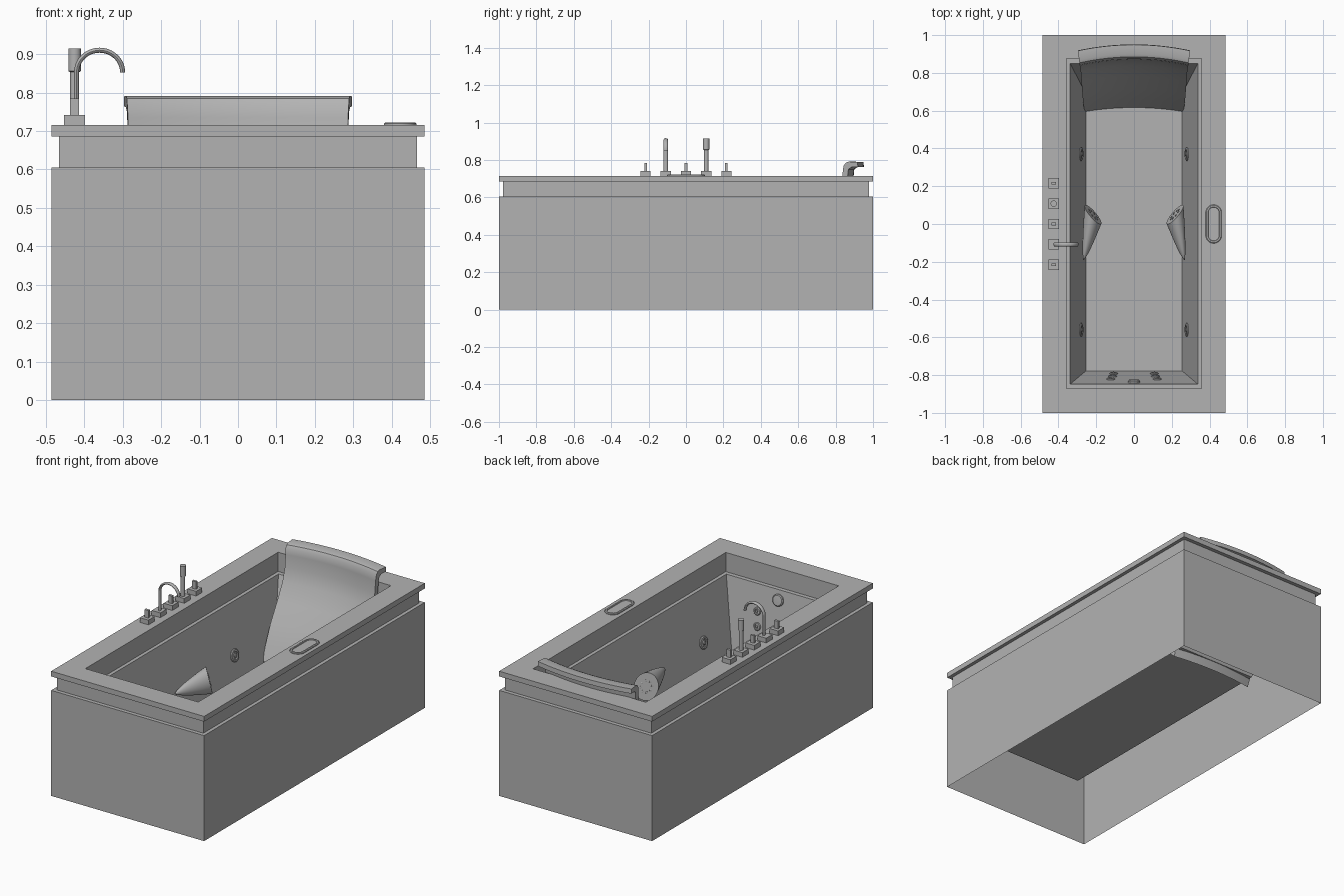
import bpy, bmesh, math
from mathutils import Vector, Matrix

if "Cube" in bpy.data.objects:
    bpy.data.objects.remove(bpy.data.objects["Cube"])

grey = bpy.data.materials.new("light_grey")
grey.diffuse_color = (0.45, 0.45, 0.45, 1)
grey.use_nodes = True
grey.node_tree.nodes["Principled BSDF"].inputs["Base Color"].default_value = grey.diffuse_color


def make(name, bm, smooth=True, recalc=True):
    if recalc:
        bmesh.ops.recalc_face_normals(bm, faces=bm.faces[:])
    me = bpy.data.meshes.new(name)
    bm.to_mesh(me)
    bm.free()
    me.materials.append(grey)
    ob = bpy.data.objects.new(name, me)
    bpy.context.collection.objects.link(ob)
    if smooth:
        bpy.ops.object.select_all(action='DESELECT')
        ob.select_set(True)
        bpy.context.view_layer.objects.active = ob
        bpy.ops.object.shade_smooth_by_angle(angle=math.radians(35))
    return ob


def loft(bm, rings, cap_start=True, cap_end=True):
    vs = [[bm.verts.new(p) for p in r] for r in rings]
    n = len(vs[0])
    for a, b in zip(vs, vs[1:]):
        for i in range(n):
            j = (i + 1) % n
            bm.faces.new((a[i], a[j], b[j], b[i]))
    if cap_start:
        bm.faces.new(vs[0][::-1])
    if cap_end:
        bm.faces.new(vs[-1])


def box(bm, x, y, z0, z1, wx, wy):
    loft(bm, [[(x + sx * wx / 2, y + sy * wy / 2, z)
               for sx, sy in ((-1, -1), (1, -1), (1, 1), (-1, 1))] for z in (z0, z1)])


def turned(bm, loc, axis, profile, seg=20):
    """Lathe (radius, height) pairs around an axis through loc."""
    m = Matrix.Translation(loc) @ Vector(axis).to_track_quat('Z', 'Y').to_matrix().to_4x4()
    loft(bm, [[m @ Vector((r * math.cos(2 * math.pi * i / seg),
                           r * math.sin(2 * math.pi * i / seg), h)) for i in range(seg)]
              for r, h in profile])


# Tub: one folded sheet, from the skirt over the rim down to the floor
# (half x, front y, back y, z)
steps = [(.485, -1, 1, 0), (.485, -1, 1, .605), (.465, -.978, .978, .605),
         (.465, -.978, .978, .685), (.485, -1, 1, .685), (.485, -1, 1, .715),
         (.358, -.872, .875, .715), (.358, -.872, .875, .605),
         (.338, -.848, .85, .605), (.255, -.778, .69, .215)]
bm = bmesh.new()
loft(bm, [[(-x, f, z), (x, f, z), (x, b, z), (-x, b, z)] for x, f, b, z in steps],
     cap_start=False)
make("tub", bm, smooth=False, recalc=False)


def wall_x(z):
    return .255 + .083 * (z - .215) / .39


def front_y(z):
    return -.778 - .07 * (z - .215) / .39


# Backrest cushion hooked over the rim: (y, z, half width) at its outer ends
outline = [(.595, .222, .262), (.635, .31, .268), (.685, .405, .273), (.75, .50, .278),
           (.805, .59, .282), (.832, .665, .285), (.838, .735, .286), (.842, .768, .288),
           (.853, .785, .289), (.868, .791, .291), (.917, .790, .297), (.919, .764, .297),
           (.885, .762, .292), (.868, .750, .289), (.865, .72, .286), (.858, .65, .285),
           (.83, .58, .281), (.775, .47, .276), (.71, .34, .269), (.65, .172, .26)]
bm = bmesh.new()
cols = 20
rings = []
for c in range(cols + 1):
    t = 2 * c / cols - 1
    rings.append([(t * w, y + (.02 + .012 * min(1, (z - .17) / .4)) * (1 - t * t), z)
                  for y, z, w in outline])
loft(bm, rings)
make("backrest_cushion", bm)

# Armrests: round tilted face tapering forward into the side wall
for side, label in ((-1, "left"), (1, "right")):
    bm = bmesh.new()
    seg, rings = 28, []
    face_u = Vector((.65, .76, 0))
    face_n = Vector((-.74, .63, .22)).normalized()
    face_v = face_n.cross(face_u).normalized()
    start, end = Vector((.217, .05, .335)), Vector((.268, -.19, .335))
    for k in range(13):
        t = k / 12
        s = max(.02, (1 - t) ** .7)
        ring = []
        for i in range(seg):
            a = 2 * math.pi * i / seg
            p = start.lerp(end, t) + s * (.066 * math.cos(a) * face_u + .075 * math.sin(a) * face_v)
            p.x = min(p.x, wall_x(p.z) + .003)
            ring.append((side * p.x, p.y, p.z))
        rings.append(ring)
    loft(bm, rings)
    make(label + "_armrest", bm)
    # Ring of small nozzles on the round face
    bm = bmesh.new()
    for i in range(8):
        a = 2 * math.pi * i / 8
        p = start + .032 * (math.cos(a) * face_u + math.sin(a) * face_v)
        turned(bm, (side * p.x, p.y, p.z), (side * face_n.x, face_n.y, face_n.z),
               [(.006, -.002), (.006, .003), (.003, .004)], 8)
    make(label + "_armrest_nozzles", bm)


def jet(bm, loc, axis, r):
    turned(bm, loc, axis, [(r, -.003), (r, .003), (r * .85, .007), (r * .6, .007),
                           (r * .5, .003), (r * .3, .003), (r * .28, .010), (r * .15, .011)])


# Side wall jets
bm = bmesh.new()
for side in (-1, 1):
    for y in (.37, -.56):
        jet(bm, (side * wall_x(.337), y, .337), (-side * .39, 0, .083), .036)
make("side_jets", bm)

# Front wall jets and overflow cap
bm = bmesh.new()
for side in (-1, 1):
    for x, z in ((.108, .30), (.113, .38), (.123, .46)):
        jet(bm, (side * x, front_y(z), z), (0, .39, .07), .022)
make("front_jets", bm)
bm = bmesh.new()
turned(bm, (0, front_y(.55), .55), (0, .39, .07),
       [(.033, -.003), (.033, .008), (.028, .012), (.01, .013)], 28)
make("overflow_cap", bm)

# Tap set on the left rim
tx = -.425
bm = bmesh.new()
for i in range(-2, 3):
    box(bm, tx, i * .108, .714, .742, .055, .055)
make("tap_bases", bm, smooth=False)
bm = bmesh.new()
for y in (-.216, 0, .216):
    box(bm, tx, y, .742, .785, .024, .014)
make("tap_handles", bm, smooth=False)

# Hand shower
bm = bmesh.new()
turned(bm, (tx, .108, 0), (0, 0, 1),
       [(.012, .742), (.012, .853), (.0165, .856), (.0165, .915)], 24)
make("hand_shower", bm)

# Gooseneck spout
bm = bmesh.new()
path = [(-.420, .742, 0)]
for k in range(25):
    a = math.pi * k / 24
    path.append((-.36 - .060 * math.cos(a), .852 + .058 * math.sin(a), a))
rings = []
for x, z, a in path:
    ring = []
    for i in range(16):
        b = 2 * math.pi * i / 16
        d = .0065 * math.cos(b)
        ring.append((x - d * math.cos(a), -.108 + .011 * math.sin(b), z + d * math.sin(a)))
    rings.append(ring)
loft(bm, rings)
make("spout", bm)

# Control panel on the right rim: stadium with a shallow recessed centre
bm = bmesh.new()
rings = []
for inset, z in ((0, .714), (0, .719), (.004, .722), (.012, .722), (.014, .718)):
    ring = []
    for i in range(32):
        a = 2 * math.pi * (i + .5) / 32
        r = .0425 - inset
        ring.append((.422 + r * math.cos(a),
                     math.copysign(.06, math.sin(a)) + r * math.sin(a), z))
    rings.append(ring)
loft(bm, rings)
make("control_panel", bm)
